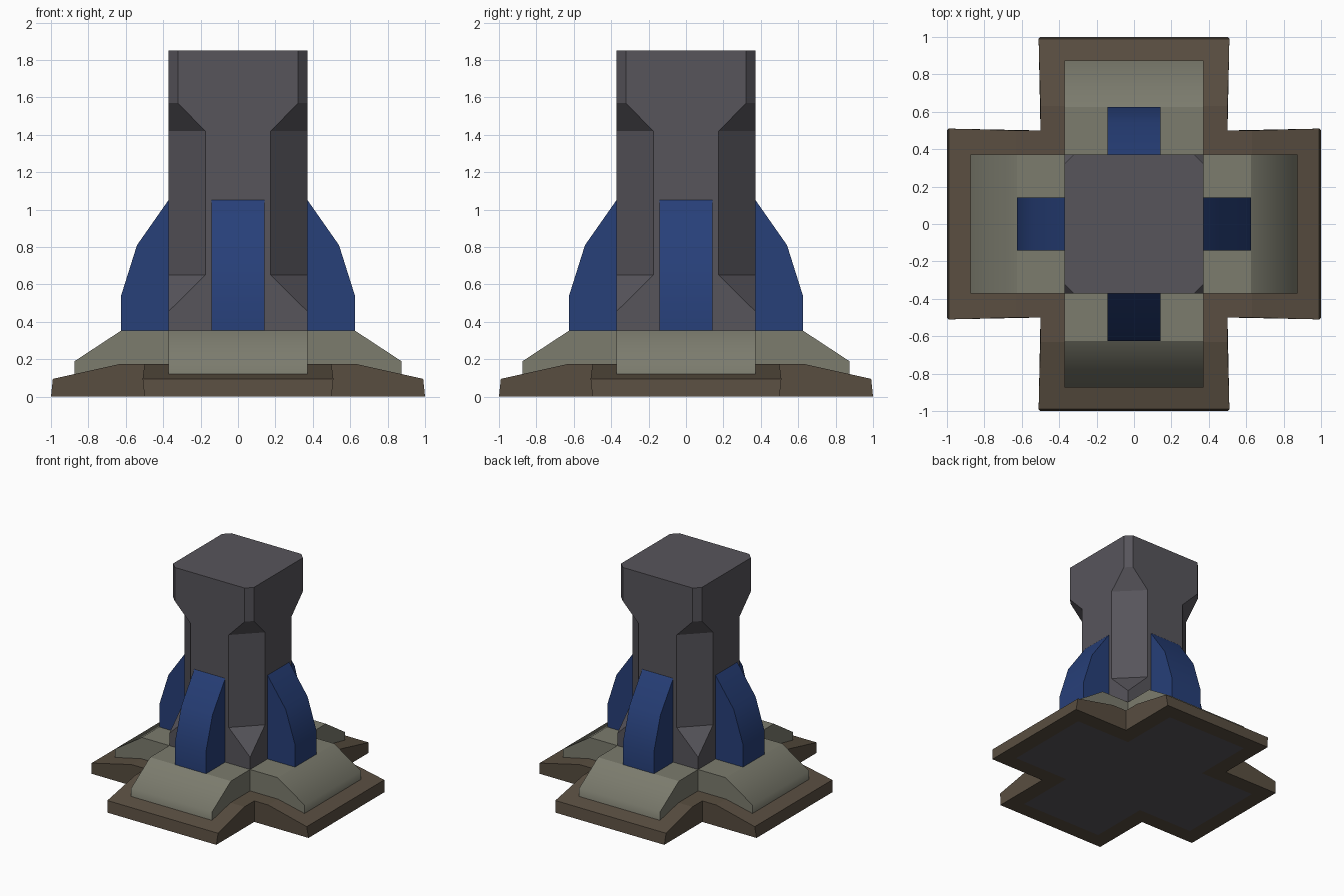
import bpy, bmesh
from math import pi
from mathutils import Matrix

if "Cube" in bpy.data.objects:
    bpy.data.objects.remove(bpy.data.objects["Cube"])


def material(name, r, g, b):
    m = bpy.data.materials.new(name)
    m.diffuse_color = (r, g, b, 1)
    m.use_nodes = True
    m.node_tree.nodes["Principled BSDF"].inputs["Base Color"].default_value = m.diffuse_color
    return m


def finish(bm, name, *mats):
    me = bpy.data.meshes.new(name)
    bm.to_mesh(me)
    bm.free()
    for m in mats:
        me.materials.append(m)
    ob = bpy.data.objects.new(name, me)
    bpy.context.collection.objects.link(ob)
    return ob


def clean(bm):
    bmesh.ops.remove_doubles(bm, verts=bm.verts, dist=1e-4)
    bmesh.ops.recalc_face_normals(bm, faces=bm.faces)


def face(bm, pts):
    return bm.faces.new([bm.verts.new(p) for p in pts])


def four_arms(name, profile, half, smooth, mat):
    """Radial (r, z) profile extruded to a width, repeated on four sides.
    Profile edges listed in smooth are shaded as one rounded surface."""
    bm = bmesh.new()
    n = len(profile)
    for k in range(4):
        rot = Matrix.Rotation(k * pi / 2, 4, 'Z')
        a = [bm.verts.new((r, -half, z)) for r, z in profile]
        b = [bm.verts.new((r, half, z)) for r, z in profile]
        bm.faces.new(a)
        bm.faces.new(b)
        for i in range(n):
            j = (i + 1) % n
            bm.faces.new((a[i], a[j], b[j], b[i])).smooth = i in smooth
        bmesh.ops.transform(bm, matrix=rot, verts=a + b)
    bmesh.ops.recalc_face_normals(bm, faces=bm.faces)
    return finish(bm, name, mat)


brown = material("brown", 0.10, 0.076, 0.052)
stone = material("stone", 0.20, 0.20, 0.155)
blue = material("blue", 0.02, 0.05, 0.19)
grey = material("dark_grey", 0.095, 0.09, 0.105)

# Cross-shaped footing with sloping arm ends
bm = bmesh.new()
top, bottom = [], []
for k in range(4):
    rot = Matrix.Rotation(k * pi / 2, 4, 'Z')

    def P(x, y, z):
        return rot @ Matrix.Translation((x, y, z)).translation

    side = {}
    for s in (-1, 1):
        side[s] = dict(b=P(1, s * .5, 0), e=P(.99, s * .51, .095), m=P(.63, s * .5, .175),
                       c=P(.5, s * .5, .175), cb=P(.5, s * .5, 0))
        face(bm, [side[s][i] for i in ("b", "cb", "c", "m", "e")])
    l, r = side[-1], side[1]
    face(bm, [l["b"], r["b"], r["e"], l["e"]])
    face(bm, [l["e"], r["e"], r["m"], l["m"]])
    top += [l["m"], r["m"], r["c"]]
    bottom += [l["b"], r["b"], r["cb"]]
face(bm, top)
face(bm, bottom)
clean(bm)
# Dark panel inset in the underside
under = [f for f in bm.faces if f.normal.z < -.9]
bmesh.ops.inset_region(bm, faces=under, thickness=.13, use_even_offset=True, use_boundary=True)
for f in under:
    f.material_index = 1
finish(bm, "footing", brown, grey)

# Stone plinth arms and blue buttresses
H = .372
four_arms("plinth_arms", [(H, .08), (.873, .08), (.873, .19), (.625, .353), (H, .353)],
          H, (1, 2), stone)
four_arms("buttresses", [(H, .34), (.625, .34), (.625, .54), (.54, .81), (H, 1.05)],
          .143, (1, 2, 3), blue)

# Column: square section whose corner chamfer varies with height
bm = bmesh.new()
rings = []
for z, c in ((.08, 0), (.455, 0), (.65, .197), (1.42, .197), (1.57, .05), (1.85, .05)):
    d = H - c
    rings.append([bm.verts.new((x, y, z)) for x, y in (
        (H, -d), (H, d), (d, H), (-d, H), (-H, d), (-H, -d), (-d, -H), (d, -H))])
for a, b in zip(rings, rings[1:]):
    for i in range(8):
        j = (i + 1) % 8
        bm.faces.new((a[i], a[j], b[j], b[i]))
bm.faces.new(rings[0])
bm.faces.new(rings[-1])
clean(bm)
finish(bm, "column", grey)
